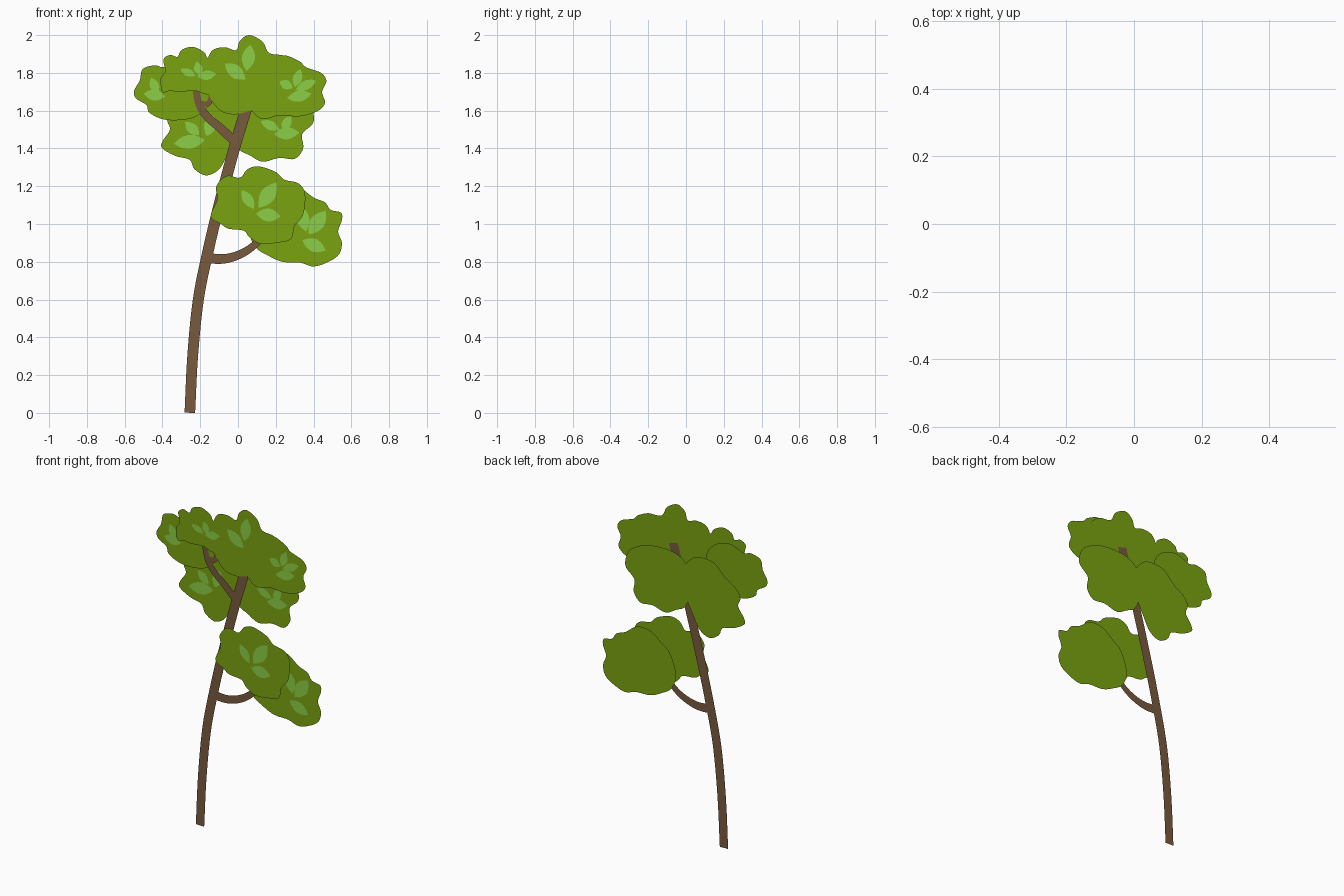
import bpy, math
from mathutils import Vector


def material(name, rgb):
    m = bpy.data.materials.new(name)
    m.diffuse_color = (*rgb, 1)
    return m


BARK = material("bark brown", (0.188, 0.102, 0.048))
GREEN = material("foliage green", (0.195, 0.366, 0.005))
LIGHT = material("leaf light green", (0.262, 0.61, 0.061))


def add_mesh(name, verts, faces, mat):
    me = bpy.data.meshes.new(name)
    me.from_pydata(verts, [], faces)
    me.materials.append(mat)
    ob = bpy.data.objects.new(name, me)
    bpy.context.collection.objects.link(ob)
    return ob


def spline(pts, closed, n=5):
    """Catmull-Rom curve through 2D points."""
    p = [Vector(q) for q in pts]
    k = len(p)
    if closed:
        get = lambda i: p[i % k]
    else:
        get = lambda i: p[i] if 0 <= i < k else (2 * p[0] - p[1] if i < 0 else 2 * p[-1] - p[-2])
    out = []
    for i in range(k if closed else k - 1):
        a, b, c, d = (get(i + j) for j in (-1, 0, 1, 2))
        for s in range(n):
            t = s / n
            out.append(0.5 * (2 * b + (c - a) * t + (2 * a - 5 * b + 4 * c - d) * t ** 2
                              + (3 * b - a - 3 * c + d) * t ** 3))
    if not closed:
        out.append(p[-1])
    return out


def strip(name, pts, w0, w1, y=0.0):
    """Flat tapered ribbon for trunk and branches, facing -y."""
    c = spline(pts, False)
    verts, n = [], len(c)
    for i, q in enumerate(c):
        t = (c[min(i + 1, n - 1)] - c[max(i - 1, 0)]).normalized()
        w = (w0 + (w1 - w0) * i / (n - 1)) / 2
        for s in (-1, 1):
            verts.append((q.x + s * t.y * w, y, max(0, q.y - s * t.x * w)))
    faces = [(2 * i, 2 * i + 1, 2 * i + 3, 2 * i + 2) for i in range(n - 1)]
    add_mesh(name, verts, faces, BARK)


def leaf(name, x0, z0, x1, z1, w, y):
    """Pointed leaf from tip to tip."""
    a, d = Vector((x0, z0)), Vector((x1 - x0, z1 - z0))
    side = Vector((-d.y, d.x)).normalized() * w / 2
    n = 6
    prof = [(i / n, math.sin(math.pi * i / n) ** 0.9) for i in range(n + 1)]
    ring = [a + d * t - side * s for t, s in prof]
    ring += [a + d * t + side * s for t, s in prof[-2:0:-1]]
    add_mesh(name, [(q.x, y, q.y) for q in ring], [range(len(ring))], LIGHT)


def clump(name, y, outline, leaves):
    """Flat foliage plate with light leaves just in front of it."""
    c = spline(outline, True)
    if sum(c[i - 1].cross(c[i]) for i in range(len(c))) < 0:
        c.reverse()
    add_mesh(name, [(q.x, y, q.y) for q in c], [range(len(c))], GREEN)
    for i, l in enumerate(leaves):
        leaf(f"{name}_leaf_{i + 1}", *l, y - 0.0015)


# Trunk and branches
strip("trunk", [(-.255, 0), (-.24, .3), (-.21, .6), (-.16, .85), (-.1, 1.1),
                (-.02, 1.4), (.04, 1.6), (.085, 1.76)], .056, .062)
strip("lower_branch", [(-.17, .82), (-.08, .815), (0, .835), (.07, .875), (.15, .95)], .055, .035, -.0005)
strip("upper_branch", [(-.01, 1.43), (-.09, 1.505), (-.16, 1.565), (-.205, 1.63), (-.225, 1.72)], .05, .035, -.0005)
strip("twig", [(-.19, 1.635), (-.155, 1.64), (-.135, 1.70)], .03, .025, -.001)

# Lower foliage
clump("lower_front_foliage", -.01,
      [(-.145, 1.04), (-.11, 1.13), (-.115, 1.20), (-.06, 1.255), (.01, 1.245), (.05, 1.29), (.11, 1.305),
       (.20, 1.275), (.245, 1.235), (.32, 1.215), (.355, 1.16), (.345, 1.05), (.30, .99), (.28, .92),
       (.20, .90), (.12, .895), (.06, .93), (.03, .965), (-.05, .975), (-.09, 1.0)],
      [(.02, 1.18, .085, 1.08, .055), (.205, 1.22, .11, 1.085, .08), (.095, 1.055, .225, 1.04, .07)])
clump("lower_back_foliage", .01,
      [(.06, .97), (.10, 1.09), (.16, 1.14), (.23, 1.19), (.32, 1.195), (.40, 1.14), (.46, 1.115),
       (.49, 1.075), (.545, 1.06), (.55, 1.02), (.53, .96), (.55, .90), (.535, .84), (.48, .80),
       (.40, .775), (.33, .795), (.235, .80), (.155, .835), (.09, .88)],
      [(.325, 1.1, .36, .96, .07), (.465, 1.07, .375, .945, .08), (.34, .915, .465, .86, .07)])

# Upper foliage, front plates
clump("top_foliage", -.004,
      [(-.17, 1.82), (-.14, 1.915), (-.07, 1.935), (-.01, 1.92), (.01, 1.97), (.06, 2.0), (.13, 1.965),
       (.165, 1.905), (.246, 1.89), (.30, 1.84), (.30, 1.74), (.25, 1.66), (.15, 1.61), (.07, 1.60),
       (-.02, 1.58), (-.10, 1.605), (-.16, 1.70)],
      [(-.07, 1.85, .04, 1.765, .07), (.065, 1.95, .045, 1.81, .07)])
clump("top_right_foliage", -.01,
      [(.02, 1.70), (.06, 1.78), (.14, 1.81), (.18, 1.87), (.246, 1.893), (.325, 1.862), (.36, 1.83),
       (.44, 1.80), (.468, 1.756), (.445, 1.70), (.46, 1.64), (.42, 1.597), (.325, 1.57), (.22, 1.575),
       (.13, 1.555), (.07, 1.60), (.03, 1.64)],
      [(.22, 1.755, .29, 1.72, .05), (.33, 1.82, .30, 1.725, .05), (.415, 1.76, .305, 1.71, .05),
       (.26, 1.665, .39, 1.69, .06)])
clump("top_left_foliage", -.009,
      [(-.40, 1.70), (-.41, 1.77), (-.385, 1.81), (-.395, 1.87), (-.36, 1.895), (-.32, 1.885), (-.30, 1.92),
       (-.24, 1.938), (-.18, 1.91), (-.16, 1.88), (-.105, 1.86), (-.09, 1.80), (-.065, 1.74), (-.12, 1.68),
       (-.18, 1.69), (-.23, 1.705), (-.31, 1.70), (-.36, 1.705)],
      [(-.305, 1.82, -.225, 1.785, .04), (-.22, 1.86, -.2, 1.785, .045), (-.215, 1.78, -.115, 1.795, .05)])

# Upper foliage, back plates
clump("far_left_foliage", .006,
      [(-.55, 1.705), (-.52, 1.76), (-.505, 1.82), (-.44, 1.84), (-.39, 1.83), (-.30, 1.86), (-.20, 1.83),
       (-.14, 1.75), (-.15, 1.64), (-.22, 1.57), (-.31, 1.55), (-.40, 1.555), (-.47, 1.59), (-.485, 1.63),
       (-.54, 1.665)],
      [(-.46, 1.775, -.425, 1.69, .05), (-.5, 1.69, -.385, 1.675, .06)])
clump("middle_left_foliage", .014,
      [(-.40, 1.437), (-.40, 1.40), (-.33, 1.36), (-.256, 1.34), (-.23, 1.29), (-.167, 1.257), (-.10, 1.29),
       (-.055, 1.37), (-.015, 1.45), (.01, 1.54), (0, 1.64), (-.04, 1.70), (-.10, 1.73), (-.2, 1.72),
       (-.27, 1.655), (-.35, 1.60), (-.375, 1.55), (-.36, 1.50)],
      [(-.34, 1.425, -.175, 1.445, .075), (-.28, 1.54, -.205, 1.47, .055), (-.13, 1.575, -.165, 1.465, .065)])
clump("middle_right_foliage", .009,
      [(.375, 1.64), (.40, 1.58), (.395, 1.53), (.34, 1.475), (.345, 1.40), (.30, 1.345), (.22, 1.35),
       (.13, 1.33), (.06, 1.365), (0, 1.40), (-.04, 1.5), (-.045, 1.6), (.01, 1.68), (.1, 1.715),
       (.235, 1.71), (.32, 1.68)],
      [(.12, 1.545, .22, 1.5, .05), (.19, 1.475, .325, 1.485, .065), (.28, 1.57, .235, 1.5, .05)])
